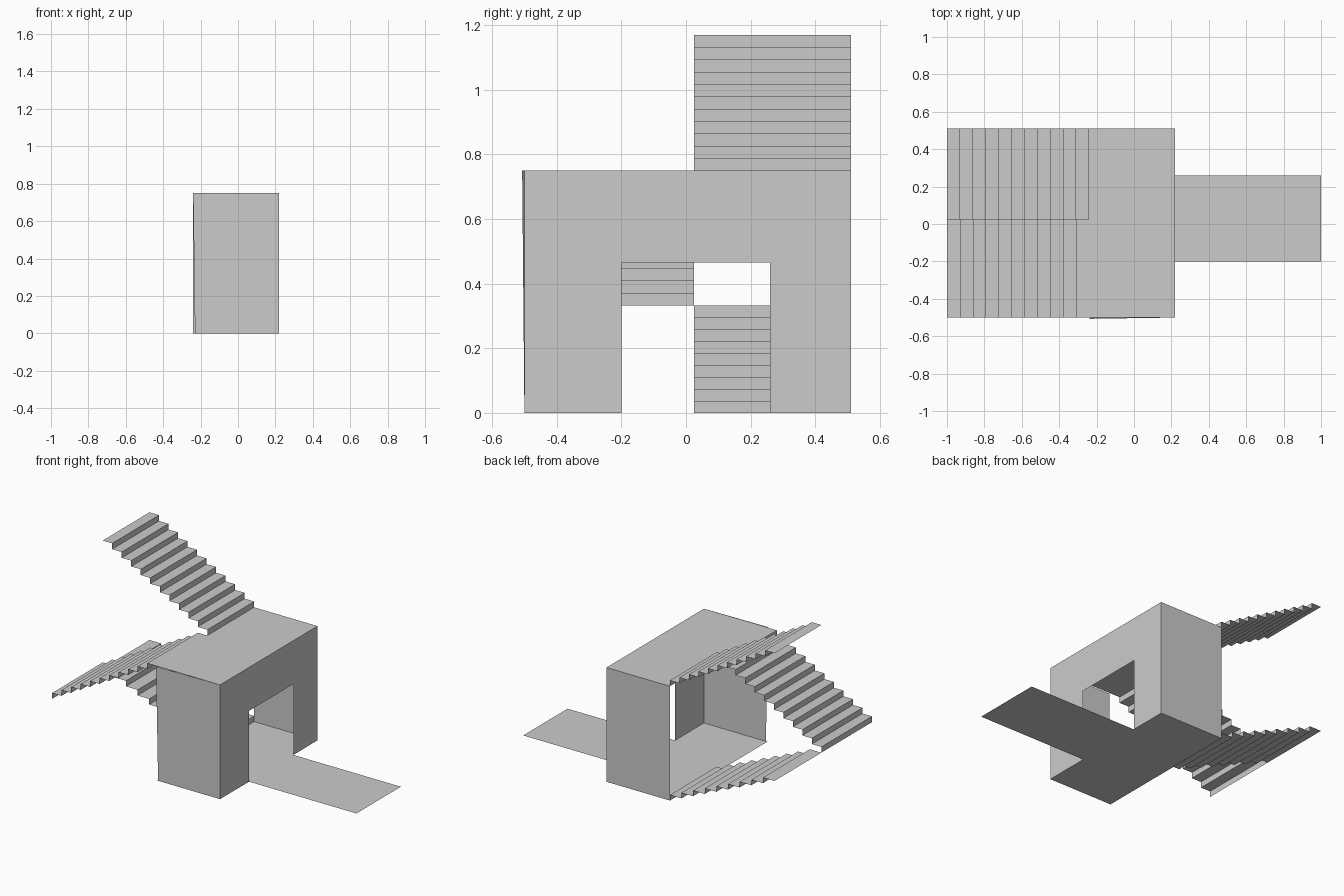
import bpy

if "Cube" in bpy.data.objects:
    bpy.data.objects.remove(bpy.data.objects["Cube"])

X0, X1 = -0.24, 0.22      # left (open) side and door side of the room
Y0, Y1 = -0.50, 0.51      # front and back walls
H, END, MID = 0.75, -1.0, 0.025


def sheet(name, verts, faces):
    mesh = bpy.data.meshes.new(name)
    mesh.from_pydata(verts, [], faces)
    mesh.update()
    obj = bpy.data.objects.new(name, mesh)
    bpy.context.collection.objects.link(obj)
    return obj


def strip(name, profile, y0, y1):
    """Sweep an x-z profile along y into a thin sheet."""
    verts = [(x, y, z) for x, z in profile for y in (y0, y1)]
    faces = [(2 * i, 2 * i + 1, 2 * i + 3, 2 * i + 2) for i in range(len(profile) - 1)]
    return sheet(name, verts, faces)


def flight(name, xa, za, xb, zb, risers, y0, y1):
    """Zero-thickness stair: each step is a riser then a tread."""
    profile = [(xa, za)]
    dx, dz = (xb - xa) / risers, (zb - za) / risers
    for i in range(risers):
        profile.append((xa + i * dx, za + (i + 1) * dz))
        profile.append((xa + (i + 1) * dx, za + (i + 1) * dz))
    return strip(name, profile, y0, y1)


# Room shell: floor, roof, front and back walls
strip("floor", [(X0, 0), (X1, 0)], Y0, Y1)
strip("roof", [(X0, H), (X1, H)], Y0, Y1)
sheet("front_wall", [(-0.23, Y0, 0), (X1, Y0, 0), (X1, Y0, H), (X0, Y0 - 0.007, H)],
      [(0, 1, 2, 3)])
strip("back_wall", [(X0, 0), (X1, 0)], Y1, Y1).data.clear_geometry()
bpy.data.objects["back_wall"].data.from_pydata(
    [(X0, Y1, 0), (X1, Y1, 0), (X1, Y1, H), (X0, Y1, H)], [], [(3, 2, 1, 0)])

# Door wall: one outline running around the opening
D0, D1, DH = -0.20, 0.26, 0.465
outline = [(Y0, 0), (D0, 0), (D0, DH), (D1, DH), (D1, 0), (Y1, 0), (Y1, H), (Y0, H)]
sheet("door_wall", [(X1, y, z) for y, z in outline], [tuple(range(8))])

# Walkway leading out of the door
strip("walkway", [(X1, 0), (1.0, 0)], D0, D1)

# Three stair flights
flight("lower_stairs", X0, 0, END, 0.332, 9, MID, Y1)
flight("middle_stairs", END, 0.332, X0, H, 11, Y0, MID)
flight("upper_stairs", X0, H, END, 1.17, 11, MID, Y1)
